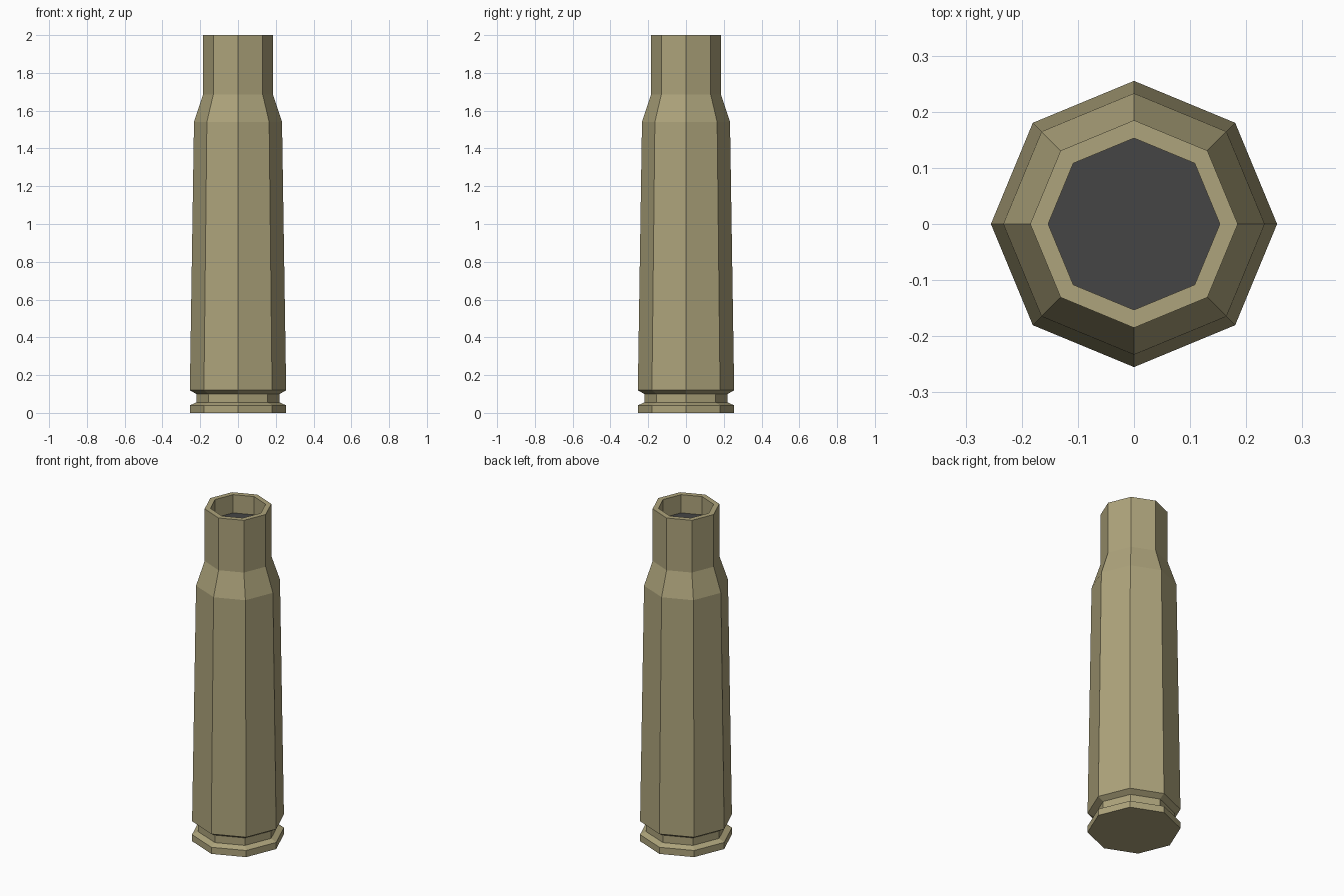
import bpy, math

if "Cube" in bpy.data.objects:
    bpy.data.objects.remove(bpy.data.objects["Cube"])

SIDES = 8


def material(name, rgb):
    m = bpy.data.materials.new(name)
    m.diffuse_color = (*rgb, 1)
    m.use_nodes = True
    m.node_tree.nodes["Principled BSDF"].inputs["Base Color"].default_value = m.diffuse_color
    return m


def lathe(name, profile, mat, cap_start=False, cap_end=False):
    """Sweep (radius, z) points around z with corners on the axes."""
    verts = [(r * math.cos(2 * math.pi * i / SIDES), r * math.sin(2 * math.pi * i / SIDES), z)
             for r, z in profile for i in range(SIDES)]
    faces = []
    for k in range(len(profile) - 1):
        a, b = k * SIDES, (k + 1) * SIDES
        for i in range(SIDES):
            j = (i + 1) % SIDES
            faces.append((a + i, a + j, b + j, b + i))
    if cap_start:
        faces.append(tuple(reversed(range(SIDES))))
    if cap_end:
        faces.append(tuple(range(len(verts) - SIDES, len(verts))))
    mesh = bpy.data.meshes.new(name)
    mesh.from_pydata(verts, [], faces)
    mesh.materials.append(mat)
    ob = bpy.data.objects.new(name, mesh)
    bpy.context.collection.objects.link(ob)
    return ob


brass = material("brass", (0.42, 0.37, 0.20))
dark = material("dark_inside", (0.06, 0.06, 0.06))
FLOOR_Z = 1.89

# casing: base rim, groove, tapered body, shoulder, neck, lip and inner wall
casing = lathe("casing", [
    (0.255, 0.0), (0.255, 0.04), (0.221, 0.055), (0.221, 0.10), (0.255, 0.12),
    (0.233, 1.54), (0.185, 1.685), (0.185, 2.0), (0.153, 2.0), (0.153, FLOOR_Z),
], brass, cap_start=True, cap_end=True)

# dark floor inside the mouth: the closing face of the casing
casing.data.materials.append(dark)
casing.data.polygons[-1].material_index = 1
